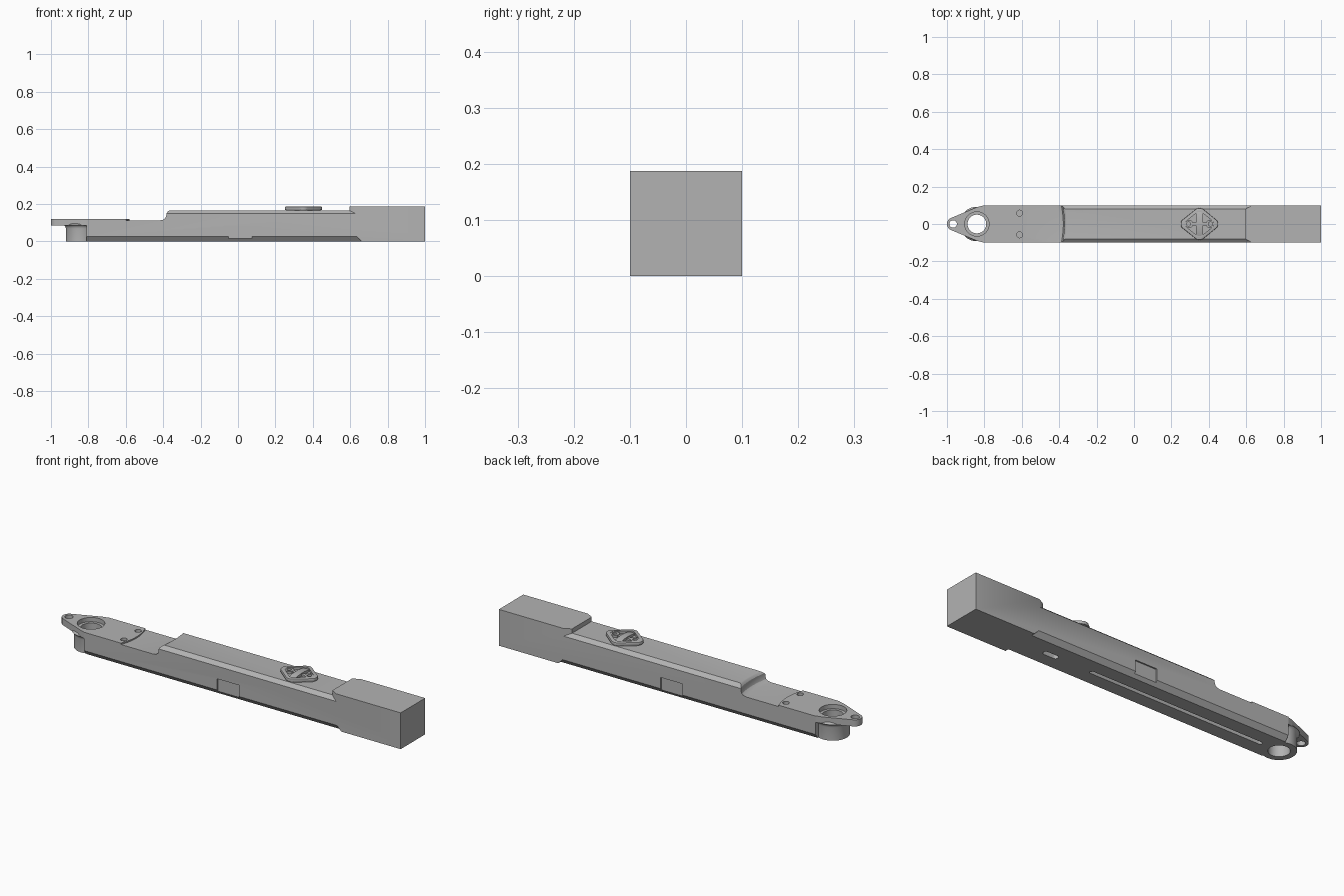
import bpy, bmesh, math

old = bpy.data.objects.get("Cube")
if old:
    bpy.data.objects.remove(old, do_unlink=True)

grey = bpy.data.materials.new("metal_grey")
grey.use_nodes = True
COLOR = (0.45, 0.45, 0.45, 1)
grey.diffuse_color = COLOR
grey.node_tree.nodes["Principled BSDF"].inputs["Base Color"].default_value = COLOR


def finish(name, bm):
    bmesh.ops.recalc_face_normals(bm, faces=bm.faces)
    mesh = bpy.data.meshes.new(name)
    bm.to_mesh(mesh)
    bm.free()
    mesh.materials.append(grey)
    ob = bpy.data.objects.new(name, mesh)
    bpy.context.collection.objects.link(ob)
    return ob


def loft(name, a, b):
    """Solid between two matching outlines."""
    bm = bmesh.new()
    va, vb = [bm.verts.new(p) for p in a], [bm.verts.new(p) for p in b]
    bm.faces.new(va)
    bm.faces.new(vb)
    for i in range(len(va)):
        j = (i + 1) % len(va)
        bm.faces.new((va[i], va[j], vb[j], vb[i]))
    return finish(name, bm)


def plan(name, pts, z0, z1):
    return loft(name, [(x, y, z0) for x, y in pts], [(x, y, z1) for x, y in pts])


def box(name, x0, x1, y0, y1, z0, z1):
    return plan(name, [(x0, y0), (x1, y0), (x1, y1), (x0, y1)], z0, z1)


def arc(cx, cy, r, a0, a1, n=12):
    angles = [math.radians(a0 + (a1 - a0) * i / n) for i in range(n + 1)]
    return [(cx + r * math.cos(a), cy + r * math.sin(a)) for a in angles]


def cyl(name, x, y, r, z0, z1, n=48):
    return plan(name, arc(x, y, r, 0, 360, n)[:-1], z0, z1)


def slot(name, x0, x1, r, z0, z1):
    return plan(name, arc(x1, 0, r, -90, 90) + arc(x0, 0, r, 90, 270), z0, z1)


def lathe(name, cx, profile, closed, n=96):
    """Spin an (r, z) outline about a vertical axis; open outlines get caps."""
    bm = bmesh.new()
    rings = [[bm.verts.new((x, y, z)) for x, y in arc(cx, 0, r, 0, 360, n)[:-1]]
             for r, z in profile]
    pairs = list(zip(rings, rings[1:]))
    if closed:
        pairs.append((rings[-1], rings[0]))
    else:
        bm.faces.new(rings[0])
        bm.faces.new(rings[-1])
    for a, b in pairs:
        for i in range(n):
            j = (i + 1) % n
            bm.faces.new((a[i], a[j], b[j], b[i]))
    return finish(name, bm)


def combine(target, other, op):
    other.hide_render = True
    m = target.modifiers.new(op, 'BOOLEAN')
    m.operation, m.solver, m.object = op, 'EXACT', other
    bpy.context.view_layer.objects.active = target
    bpy.ops.object.modifier_apply(modifier=m.name)
    bpy.data.objects.remove(other, do_unlink=True)


def cut(target, other):
    combine(target, other, 'DIFFERENCE')


def join(target, other):
    combine(target, other, 'UNION')


def smooth(ob, angle=30):
    bpy.ops.object.select_all(action='DESELECT')
    ob.select_set(True)
    bpy.context.view_layer.objects.active = ob
    bpy.ops.object.shade_smooth_by_angle(angle=math.radians(angle))


# Bar: side profile pushed across the width
HOLE_X, W, TOP = -0.84, 0.1, 0.165
side = [(-0.81, 0), (1, 0), (1, 0.1875), (0.595, 0.1875), (0.595, TOP),
        (-0.5, TOP), (-0.5, 0.12), (-0.81, 0.12)]
bar = loft("bar_body", [(x, -W, z) for x, z in side], [(x, W, z) for x, z in side])

# Curved low deck with a filleted step
cut(bar, lathe("deck_cutter", HOLE_X, [(0.26, 0.3), (0.26, 0.113), (0.438, 0.113),
    (0.452, 0.116), (0.462, 0.123), (0.467, 0.135), (0.468, 0.152), (0.475, 0.162),
    (0.485, 0.167), (0.485, 0.3)], True, 192))

# Edge chamfers and side pockets, mirrored
for s in (-1, 1):
    upper = [(0.08, TOP), (0.12, 0.131), (0.12, 0.3), (0.08, 0.3)]
    cut(bar, loft("top_chamfer_cutter", [(-0.55, s * y, z) for y, z in upper],
                  [(0.595 + (y - 0.08) * 1.75, s * y, z) for y, z in upper]))
    lower = [(0.076, -0.005), (0.12, 0.05), (0.12, -0.005)]
    cut(bar, loft("bottom_chamfer_cutter", [(-0.9, s * y, z) for y, z in lower],
                  [(0.66 - z, s * y, z) for y, z in lower]))
    cut(bar, box("pocket_cutter", -0.05, 0.075, s * 0.093, s * 0.12, 0.01, 0.083))

# Nose: tapered lug over a round boss
tip = arc(-0.965, 0, 0.035, 113, 247)
join(bar, plan("nose_lug", [(-0.7, 0.099), (-0.805, 0.099), (-0.84, 0.09)] + tip +
               [(-0.84, -0.09), (-0.805, -0.099), (-0.7, -0.099)], 0.086, 0.12))
join(bar, lathe("nose_boss", HOLE_X, [(0.08, 0), (0.08, 0.068), (0.082, 0.077),
     (0.086, 0.083), (0.092, 0.087), (0.08, 0.1)], False))

# Holes in the nose and deck
cut(bar, cyl("bore", HOLE_X, 0, 0.05, -0.1, 0.3))
cut(bar, cyl("counterbore", HOLE_X, 0, 0.065, 0.098, 0.3))
cut(bar, cyl("tip_hole", -0.967, 0, 0.02, 0.05, 0.3, 32))
for y in (-0.058, 0.058):
    cut(bar, cyl("deck_hole", -0.612, y, 0.016, 0.106, 0.3, 24))

# Underside slots
cut(bar, slot("long_slot", -0.73, 0.245, 0.01, -0.05, 0.03))
cut(bar, slot("short_slot", 0.455, 0.51, 0.014, -0.05, 0.04))
smooth(bar)

# Rounded diamond mount on the top face
MX = 0.35


def diamond(k):
    pts = (arc(0.068, 0, 0.032, -38, 38) + arc(0, 0.05, 0.035, 52, 128) +
           arc(-0.068, 0, 0.032, 142, 218) + arc(0, -0.05, 0.035, 232, 308))
    return [(MX + x * k, y * k) for x, y in pts]


neck = plan("mount_neck", diamond(0.92), 0.145, 0.172)
mount = plan("mount_flange", diamond(1), 0.168, 0.1855)
bevel = mount.modifiers.new("edge", 'BEVEL')
bevel.width, bevel.segments = 0.004, 2
bpy.context.view_layer.objects.active = mount
bpy.ops.object.modifier_apply(modifier="edge")
cut(mount, plan("mount_recess", diamond(0.76), 0.1725, 0.3))
smooth(mount)
smooth(neck)

# Arched bridge across the mount and a drilled knob on each side
arch = [(y, 0.1875 - 2.2 * y * y) for y in [-0.075 + 0.0125 * i for i in range(13)]]
arch += [(0.075, 0.166), (-0.075, 0.166)]
bridge = loft("mount_bridge", [(MX - 0.018, y, z) for y, z in arch],
              [(MX + 0.018, y, z) for y, z in arch])
smooth(bridge)
for name, s in (("right", -1), ("left", 1)):
    knob = cyl(name + "_mount_knob", MX + s * 0.055, 0, 0.021, 0.168, 0.184, 24)
    cut(knob, cyl("knob_hole", MX + s * 0.058, 0, 0.011, 0.174, 0.3, 20))
    smooth(knob)
    box(name + "_mount_rib", MX + s * 0.015, MX + s * 0.04, -0.008, 0.008, 0.168, 0.182)
